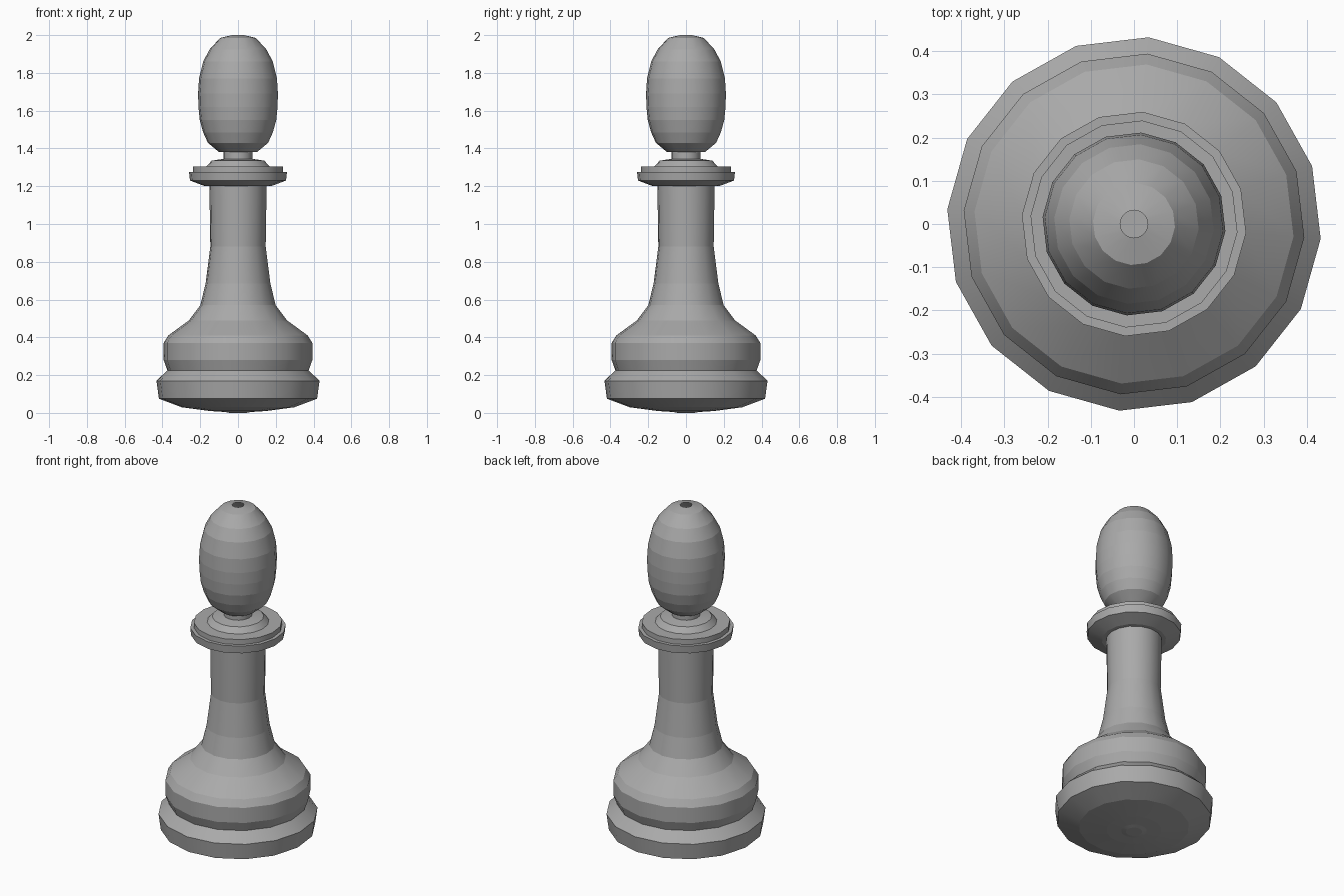
import bpy, bmesh, math

if "Cube" in bpy.data.objects:
    bpy.data.objects.remove(bpy.data.objects["Cube"])

SIDES = 16
OFFSET = math.radians(-4.5)

grey = bpy.data.materials.new("dark_grey")
grey.diffuse_color = (0.4, 0.4, 0.4, 1)
grey.use_nodes = True
grey.node_tree.nodes["Principled BSDF"].inputs["Base Color"].default_value = grey.diffuse_color


def lathe(name, profile, cap_start=False):
    """Revolve (radius, height) points around z: smooth around, crisp between bands."""
    bm = bmesh.new()
    rings = []
    for r, z in profile:
        ring = []
        for i in range(SIDES):
            a = OFFSET + 2 * math.pi * i / SIDES
            ring.append(bm.verts.new((r * math.cos(a), r * math.sin(a), z)))
        rings.append(ring)
    for low, high in zip(rings, rings[1:]):
        for i in range(SIDES):
            j = (i + 1) % SIDES
            bm.faces.new((low[i], low[j], high[j], high[i])).smooth = True
    if cap_start:
        bm.faces.new(rings[0][::-1])
    # Crease every ring so each band shades on its own
    for ring in rings:
        for i in range(SIDES):
            bm.edges.get((ring[i], ring[(i + 1) % SIDES])).smooth = False
    mesh = bpy.data.meshes.new(name)
    bm.to_mesh(mesh)
    bm.free()
    mesh.materials.append(grey)
    obj = bpy.data.objects.new(name, mesh)
    bpy.context.collection.objects.link(obj)
    return obj


# Foot with slightly domed underside
lathe("base", [(0.07, 0.005), (0.15, 0.01), (0.30, 0.03), (0.42, 0.075),
               (0.433, 0.17), (0.375, 0.225)])
lathe("base_cap", [(0.045, 0.0), (0.07, 0.005)], cap_start=True)

# Bulge and tapering stem
lathe("stem", [(0.375, 0.225), (0.395, 0.28), (0.395, 0.37), (0.37, 0.41),
               (0.26, 0.49), (0.2, 0.57), (0.172, 0.685), (0.147, 0.88),
               (0.152, 1.20)])

# Stepped collar and neck
lathe("collar", [(0.152, 1.20), (0.175, 1.20), (0.255, 1.23), (0.26, 1.275),
                 (0.24, 1.275), (0.24, 1.305), (0.168, 1.305), (0.14, 1.335),
                 (0.077, 1.345), (0.077, 1.38)])

# Egg-shaped head with a small opening at the tip
lathe("head", [(0.077, 1.38), (0.10, 1.38), (0.16, 1.43), (0.185, 1.485),
               (0.203, 1.55), (0.21, 1.62), (0.212, 1.69), (0.207, 1.77),
               (0.185, 1.86), (0.15, 1.925), (0.095, 1.985), (0.032, 2.0)])
